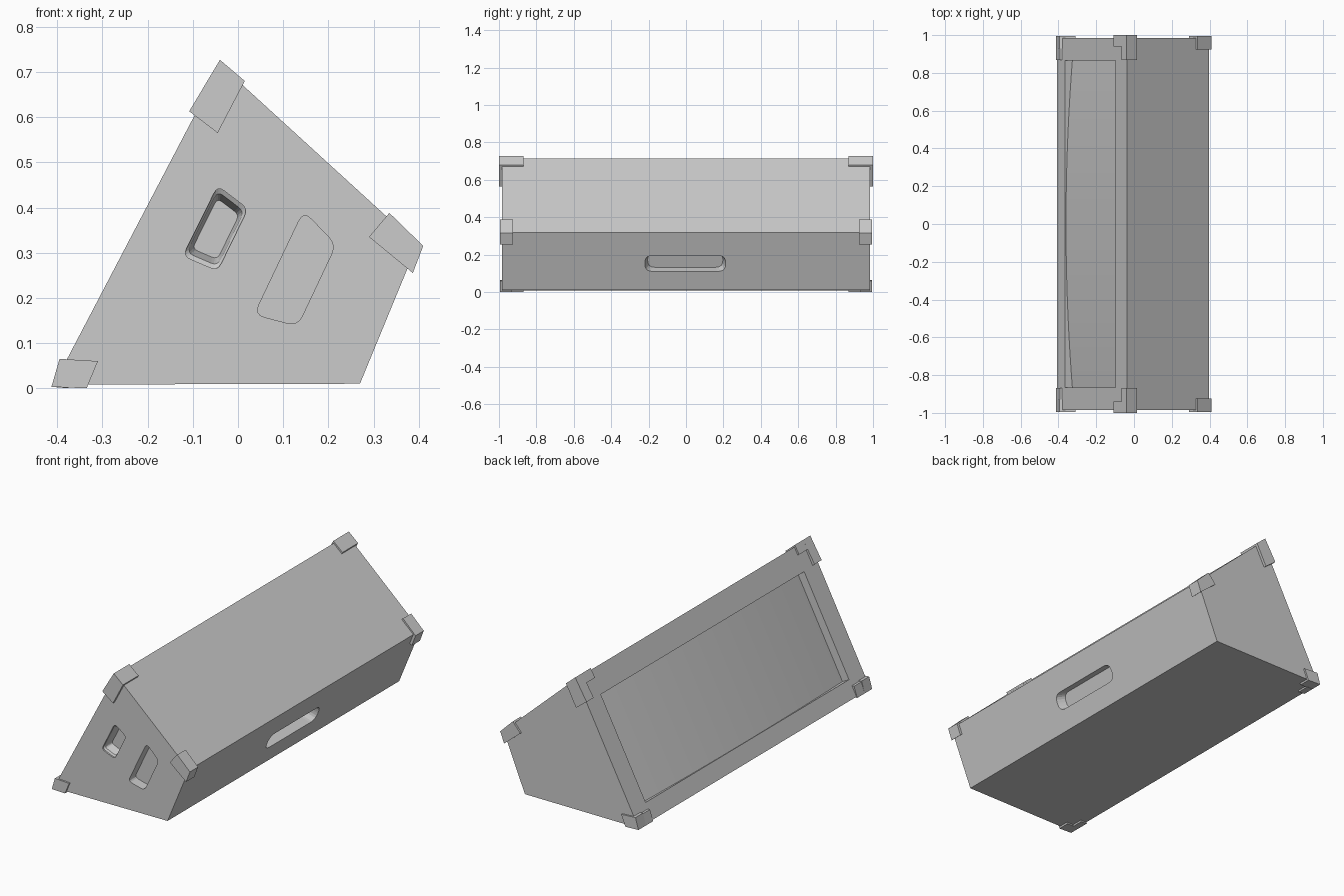
import bpy, bmesh
from mathutils import Vector, Matrix

if "Cube" in bpy.data.objects:
    bpy.data.objects.remove(bpy.data.objects["Cube"])


def loft(name, rings, smooth=False):
    """Closed solid skinned through equal-length rings of 3D points."""
    bm = bmesh.new()
    vs = [[bm.verts.new(p) for p in r] for r in rings]
    n = len(vs[0])
    for a, b in zip(vs, vs[1:]):
        for i in range(n):
            bm.faces.new((a[i], a[(i + 1) % n], b[(i + 1) % n], b[i]))
    bm.faces.new(vs[0])
    bm.faces.new(vs[-1][::-1])
    bmesh.ops.recalc_face_normals(bm, faces=bm.faces)
    me = bpy.data.meshes.new(name)
    bm.to_mesh(me)
    bm.free()
    ob = bpy.data.objects.new(name, me)
    bpy.context.collection.objects.link(ob)
    if smooth:
        bpy.ops.object.select_all(action='DESELECT')
        ob.select_set(True)
        bpy.context.view_layer.objects.active = ob
        bpy.ops.object.shade_smooth_by_angle()
    return ob


def prism(name, pts, y0, y1):
    return loft(name, [[(x, y, z) for x, z in pts] for y in (y0, y1)])


def rounded(pts, r, n=4):
    """Round the corners of a 2D polygon."""
    out = []
    pts = [Vector(p) for p in pts]
    for i, p in enumerate(pts):
        a = p + (pts[i - 1] - p).normalized() * r
        b = p + (pts[(i + 1) % len(pts)] - p).normalized() * r
        for k in range(n + 1):
            t = k / n
            out.append(a * (1 - t) ** 2 + p * 2 * t * (1 - t) + b * t * t)
    return out


def shrink(pts, s):
    c = sum((Vector(p) for p in pts), Vector((0, 0))) / len(pts)
    return [c + (Vector(p) - c) * s for p in pts]


def cut(body, cutter):
    m = body.modifiers.new("cut", 'BOOLEAN')
    m.object, m.operation, m.solver = cutter, 'DIFFERENCE', 'EXACT'
    bpy.context.view_layer.objects.active = body
    bpy.ops.object.modifier_apply(modifier=m.name)
    bpy.data.objects.remove(cutter)


# wedge cabinet
A, B, C, D = (-.408, .008), (.27, .01), (.397, .318), (-.038, .715)
SIDE = .985
body = prism("cabinet", [A, B, C, D], -SIDE, SIDE)

# sloped baffle frame: u up the slope, d inwards
o = Vector((A[0], 0, A[1]))
u = (Vector((D[0], 0, D[1])) - o).normalized()
inward = Vector((u.z, 0, -u.x))
yv = Vector((0, 1, 0))
U0, U1, HALF = .092, .668, .865


def baffle(s, y, d):
    return o + u * s + yv * y + inward * d


# baffle opening
cut(body, loft("opening_cutter", [[baffle(s, y, d) for s, y in
    ((U0, -HALF), (U1, -HALF), (U1, HALF), (U0, HALF))] for d in (-.03, .06)]))

# connector recess with sloping walls, in the front end
conn = rounded([(-.045, .448), (.022, .397), (-.045, .26), (-.122, .293)], .018)
steps = ((1.0, -.02), (1.0, .008), (.88, .014), (.72, .055))
cut(body, loft("connector_cutter", [[(p.x, -SIDE + d, p.y) for p in shrink(conn, s)]
                                    for s, d in steps]))

# side hand hold
hold = rounded([(.145, .392), (.217, .318), (.132, .138), (.036, .163)], .024)
cut(body, loft("hand_hold_cutter", [[(p.x, -SIDE + d, p.y) for p in hold]
                                    for d in (-.02, .055)]))

# rear carrying slot
ob_ = Vector((B[0], 0, B[1]))
ur = (Vector((C[0], 0, C[1])) - ob_).normalized()
inr = Vector((-ur.z, 0, ur.x))
slot = rounded([(-.22, .108), (.212, .108), (.212, .2), (-.22, .2)], .042, 5)
cut(body, loft("slot_cutter", [[ob_ + ur * p.y + yv * p.x + inr * d
                                for p in shrink(slot, s)]
                               for s, d in ((1, -.02), (1, 0), (.93, .05))]))

# bowed grille
N = 24
arc = [(-HALF + 2 * HALF * i / N) for i in range(N + 1)]
prof = [(y, .006 + .038 * (y / HALF) ** 2) for y in arc] + [(HALF, .062), (-HALF, .062)]
loft("grille", [[baffle(s, y, d) for y, d in prof] for s in (U0, U1)], smooth=True)

# protective corners at both ends: profile, inner y, outer y
corners = {
    "top_corner": ([(-.04, .727), (.015, .68), (-.045, .565), (-.108, .613)], .94, 1.0),
    "top_corner_arm": ([(-.04, .727), (.015, .68), (-.005, .64), (-.066, .682)], .868, .945),
    "rear_corner": ([(.335, .388), (.41, .315), (.387, .255), (.29, .335)], .925, .995),
    "foot_corner": ([(-.413, .003), (-.395, .065), (-.31, .06), (-.335, .0)], .93, .994),
    "foot_corner_arm": ([(-.413, .003), (-.393, .06), (-.36, .06), (-.375, .0)], .868, .935),
}
for name, (pts, y0, y1) in corners.items():
    for side, s in (("front", -1), ("back", 1)):
        prism(f"{side}_{name}", pts, s * y0, s * y1)
